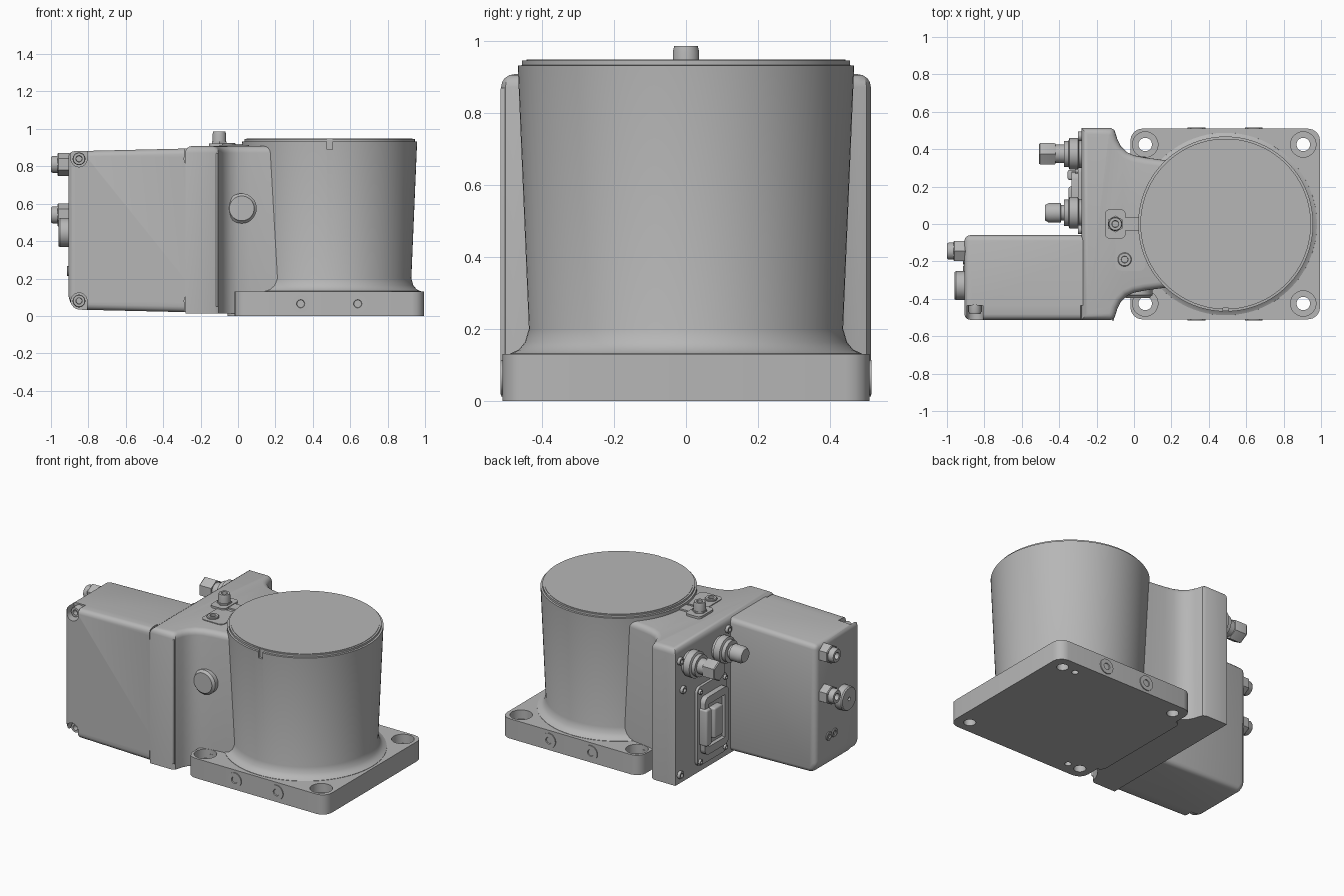
import bpy, bmesh, math
from mathutils import Vector

cube = bpy.data.objects.get("Cube")
if cube:
    bpy.data.objects.remove(cube, do_unlink=True)

grey = bpy.data.materials.new("machine grey")
grey.use_nodes = True
COLOUR = (0.47, 0.47, 0.47, 1)
grey.diffuse_color = COLOUR
grey.node_tree.nodes["Principled BSDF"].inputs["Base Color"].default_value = COLOUR
parts = []
X, Y, Z = Vector((1, 0, 0)), Vector((0, 1, 0)), Vector((0, 0, 1))


def finish(name, bm, keep=True):
    bmesh.ops.recalc_face_normals(bm, faces=bm.faces)
    mesh = bpy.data.meshes.new(name)
    bm.to_mesh(mesh)
    bm.free()
    mesh.materials.append(grey)
    ob = bpy.data.objects.new(name, mesh)
    bpy.context.collection.objects.link(ob)
    if keep:
        parts.append(ob)
    return ob


def add_lathe(bm, profile, loc, axis=Z, segs=32):
    """Revolve (radius, height) pairs about an axis and cap both ends."""
    turn = axis.to_track_quat('Z', 'Y')
    rings = []
    for r, h in profile:
        angles = [2 * math.pi * (i + 0.5) / segs for i in range(segs)]
        rings.append([bm.verts.new(Vector(loc) + turn @ Vector((r * math.cos(a), r * math.sin(a), h)))
                      for a in angles])
    for a, b in zip(rings, rings[1:]):
        for i in range(segs):
            j = (i + 1) % segs
            bm.faces.new((a[i], a[j], b[j], b[i]))
    bm.faces.new(rings[0][::-1])
    bm.faces.new(rings[-1])


def lathe(name, profile, loc, axis=Z, segs=32):
    bm = bmesh.new()
    add_lathe(bm, profile, loc, axis, segs)
    return finish(name, bm)


def add_box(bm, lo, hi):
    size = Vector(hi) - Vector(lo)
    verts = bmesh.ops.create_cube(bm, size=1)["verts"]
    for v in verts:
        v.co = (Vector(lo) + Vector(hi)) / 2 + v.co * size


def box(name, lo, hi, bevel=0.0, axis=None):
    """Box with all edges bevelled, or only those along one axis."""
    bm = bmesh.new()
    add_box(bm, lo, hi)
    if bevel:
        edges = [e for e in bm.edges if axis is None or
                 abs((e.verts[0].co - e.verts[1].co).normalized().dot(axis)) > 0.9]
        bmesh.ops.bevel(bm, geom=edges, offset=bevel, segments=4, profile=0.5, affect='EDGES')
    return finish(name, bm)


def prism(points, push):
    """Extrude a closed outline of 3D points."""
    bm = bmesh.new()
    face = bm.faces.new([bm.verts.new(p) for p in points])
    new = bmesh.ops.extrude_face_region(bm, geom=[face])["geom"]
    bmesh.ops.translate(bm, vec=push, verts=[g for g in new if isinstance(g, bmesh.types.BMVert)])
    bmesh.ops.recalc_face_normals(bm, faces=bm.faces)
    return bm


def cut(ob, bm):
    cutter = finish("cutter", bm, keep=False)
    cutter.hide_render = True
    mod = ob.modifiers.new("cut", 'BOOLEAN')
    mod.operation, mod.solver, mod.object = 'DIFFERENCE', 'EXACT', cutter
    bpy.context.view_layer.objects.active = ob
    bpy.ops.object.modifier_apply(modifier=mod.name)
    bpy.data.objects.remove(cutter, do_unlink=True)


def socket_screw(name, loc, axis, r, h):
    lathe(name, [(r, 0), (r, h * 0.8), (r * 0.9, h), (r * 0.5, h), (r * 0.45, h * 0.4)], loc, axis, 24)


# Mounting plate with counterbored corner holes and two dowel holes
plate = box("base_plate", (-0.02, -0.51, 0), (0.995, 0.51, 0.13), 0.065, Z)
holes = bmesh.new()
for x in (0.06, 0.905):
    for y in (-0.425, 0.425):
        add_lathe(holes, [(0.036, -0.1), (0.036, 0.07), (0.068, 0.07), (0.068, 0.2)], (x, y, 0))
for x, y in ((0.81, 0.425), (0.15, -0.425)):
    add_lathe(holes, [(0.02, -0.1), (0.02, 0.06)], (x, y, 0))
cut(plate, holes)

# Plugs on the front and back edges of the plate
for side, label in ((-1, "front"), (1, "back")):
    for x in (0.335, 0.64):
        lathe(label + "_plate_plug",
              [(0.048, -0.02), (0.048, 0.006), (0.022, 0.006), (0.018, -0.005)],
              (x, side * 0.51, 0.065), Y * side)

# Tapered drum with flared foot, rim step and index notch
drum = lathe("drum", [(0.49, 0.1), (0.488, 0.132), (0.465, 0.142), (0.448, 0.163), (0.437, 0.2),
                      (0.468, 0.932), (0.456, 0.933), (0.456, 0.946)], (0.49, 0, 0), Z, 96)
notch = bmesh.new()
add_box(notch, (0.475, -0.6, 0.89), (0.505, -0.45, 1))
cut(drum, notch)
lathe("drum_lid", [(0.444, 0.9), (0.444, 0.949)], (0.49, 0, 0), Z, 96)

# Neck column: symmetric outline sweeping from the wings into the drum
half = [(-0.282, 0.514), (-0.125, 0.514), (-0.105, 0.502), (-0.097, 0.48), (-0.088, 0.45), (-0.07, 0.415),
        (-0.04, 0.385), (0, 0.367), (0.06, 0.355), (0.15, 0.343), (0.27, 0.33)]
outline = half + [(x, -y) for x, y in reversed(half)]
bm = prism([(x, y, 0.012) for x, y in outline], (0, 0, 0.896))
rim = [e for e in bm.edges if all(v.co.z > 0.9 for v in e.verts)
       and not all(abs(v.co.x - 0.27) < 0.01 for v in e.verts)]
bmesh.ops.bevel(bm, geom=rim, offset=0.036, segments=4, profile=0.5, affect='EDGES')
finish("neck", bm)
box("neck_foot", (-0.055, -0.36, 0), (0.1, 0.36, 0.1), 0.04, Z)

# Control housing with screw pockets opening to top and bottom
corners = [(-0.907, 0.09), (-0.907, 0.88), (-0.1, 0.899), (-0.1, 0.016), (-0.875, 0.034)]
bm = prism([(x, -0.512, z) for x, z in corners], (0, 0.452, 0))
bmesh.ops.bevel(bm, geom=bm.edges[:], offset=0.03, segments=3, profile=0.5, affect='EDGES')
housing = finish("housing", bm)
for x in (-0.85, -0.245):
    for z, out in ((0.84, 1), (0.08, -1)):
        pocket = bmesh.new()
        low, high = sorted((z, z + out * 0.15))
        add_box(pocket, (x - 0.042, -0.6, low), (x + 0.042, -0.435, high))
        cut(housing, pocket)
        pocket = bmesh.new()
        add_lathe(pocket, [(0.043, 0), (0.043, 0.2)], (x, -0.434, z), -Y)
        cut(housing, pocket)
        socket_screw("cover_screw", (x, -0.43, z), -Y, 0.034, 0.05)
box("cover_seam", (-0.118, -0.516, 0.05), (-0.106, -0.5, 0.87), 0.004)

# Round cap on the front of the neck
lathe("front_cap", [(0.08, -0.05), (0.08, 0.015), (0.07, 0.022), (0.066, 0.03)],
      (0.02, -0.365, 0.575), -Y, 40)

# Bracket, post and screw on top of the neck
box("top_bracket", (-0.155, -0.078, 0.89), (-0.045, 0.078, 0.922), 0.025, Z)
box("bracket_tongue", (-0.06, -0.035, 0.89), (0.05, 0.035, 0.918))
lathe("post_collar", [(0.045, 0.9), (0.045, 0.932)], (-0.1, 0, 0), Z, 6)
socket_screw("top_post", (-0.1, 0, 0.9), Z, 0.037, 0.086)
box("side_tab", (-0.1, -0.25, 0.89), (0.06, -0.06, 0.913), 0.03, Z)
socket_screw("tab_screw", (-0.05, -0.19, 0.9), Z, 0.037, 0.024)

# Two threaded connectors on the left wing face
collar = [(0.075, 0), (0.075, 0.025), (0.085, 0.03), (0.085, 0.075), (0.07, 0.08), (0.07, 0.105)]
for y, z in ((0.375, 0.775), (0.06, 0.75)):
    lathe("connector_collar", collar, (-0.27, y, z), -X)
lathe("connector_neck", [(0.05, 0.08), (0.05, 0.17)], (-0.27, 0.375, 0.775), -X)
lathe("connector_nut", [(0.063, 0.15), (0.066, 0.155), (0.066, 0.232), (0.06, 0.238)],
      (-0.27, 0.375, 0.775), -X, 6)
lathe("connector_tip", [(0.042, 0.08), (0.042, 0.12), (0.053, 0.122), (0.053, 0.185), (0.042, 0.205)],
      (-0.27, 0.06, 0.75), -X)

# Rectangular socket with frame and latch
box("socket_plate", (-0.3, 0.0, 0.06), (-0.27, 0.31, 0.58), 0.035, X)
frame = box("socket_frame", (-0.335, 0.03, 0.13), (-0.28, 0.28, 0.51), 0.04, X)
opening = bmesh.new()
add_box(opening, (-0.5, 0.07, 0.18), (-0.31, 0.24, 0.46))
cut(frame, opening)
box("socket_insert", (-0.35, 0.11, 0.22), (-0.29, 0.2, 0.42), 0.012)
box("socket_latch", (-0.355, 0.235, 0.2), (-0.29, 0.29, 0.44), 0.012)
for y in (0.025, 0.285):
    for z in (0.09, 0.55):
        socket_screw("socket_screw", (-0.29, y, z), -X, 0.016, 0.025)

# Corner lugs of the wing
for y, z in ((0.47, 0.82), (0.47, 0.07), (-0.03, 0.84), (0.44, 0.62)):
    socket_screw("wing_screw", (-0.275, y, z), -X, 0.025, 0.025)

# Cable glands and plugs on the end of the housing
for z in (0.81, 0.54):
    lathe("gland_hex", [(0.058, 0), (0.062, 0.005), (0.062, 0.06), (0.057, 0.065)], (-0.9, -0.145, z), -X, 6)
    lathe("gland_tip", [(0.046, 0.05), (0.046, 0.09), (0.04, 0.1), (0.022, 0.1), (0.02, 0.07)],
          (-0.9, -0.145, z), -X)
lathe("vent_disc", [(0.078, 0), (0.078, 0.052), (0.072, 0.06), (0.012, 0.06), (0.01, 0.045)],
      (-0.9, -0.33, 0.445), -X)
for y in (-0.19, -0.25):
    socket_screw("end_plug", (-0.9, y, 0.24), -X, 0.028, 0.014)

# Smooth shading with sharp edges kept
bpy.ops.object.select_all(action='DESELECT')
for ob in parts:
    ob.select_set(True)
bpy.context.view_layer.objects.active = parts[0]
bpy.ops.object.shade_smooth_by_angle(angle=math.radians(32))
